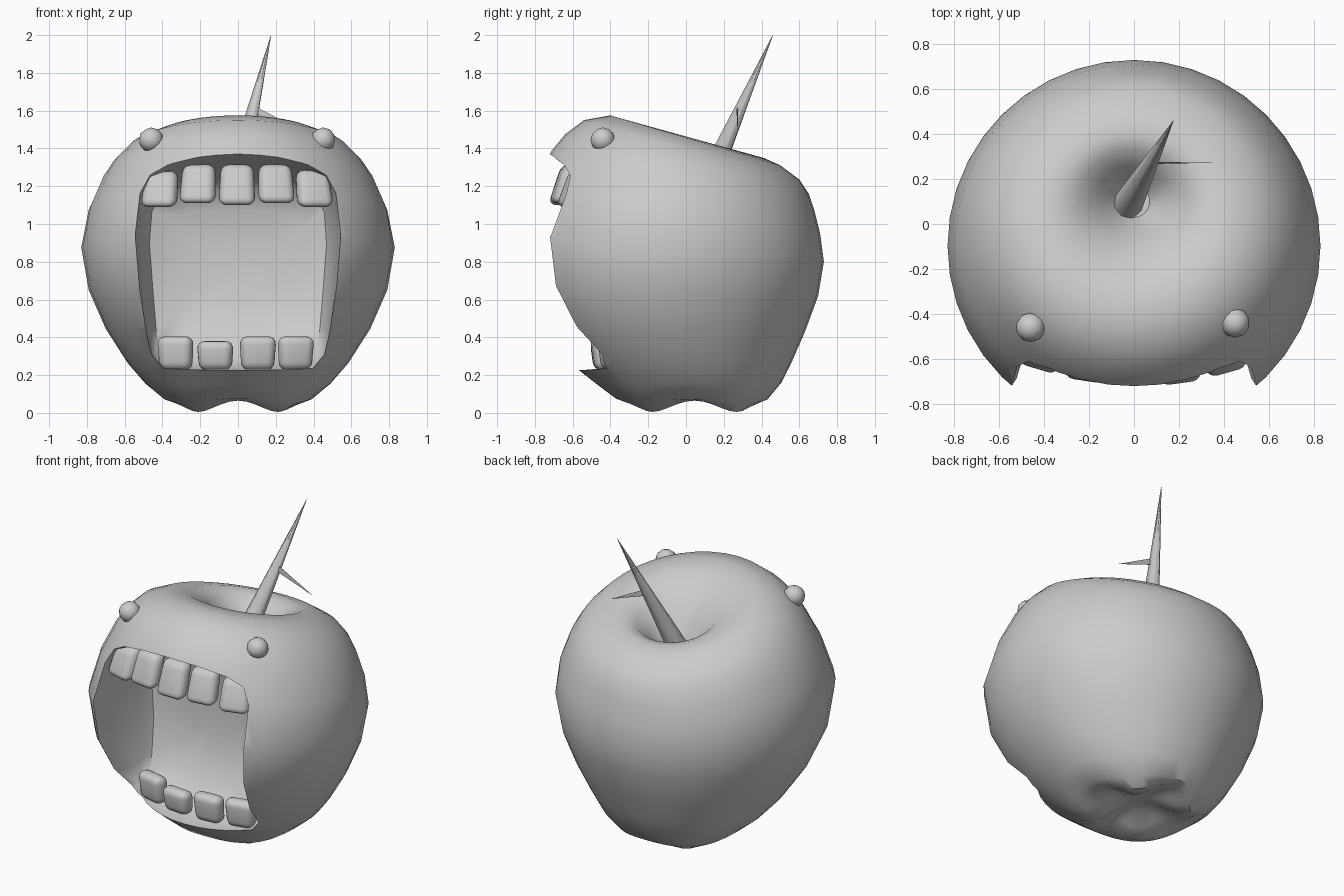
import bpy, bmesh, math
from mathutils import Vector, Matrix

if "Cube" in bpy.data.objects:
    bpy.data.objects.remove(bpy.data.objects["Cube"])


def make(name, bm, angle=40):
    bmesh.ops.recalc_face_normals(bm, faces=bm.faces)
    me = bpy.data.meshes.new(name)
    bm.to_mesh(me)
    bm.free()
    ob = bpy.data.objects.new(name, me)
    bpy.context.collection.objects.link(ob)
    smooth(ob, angle)
    return ob


def smooth(ob, angle):
    bpy.ops.object.select_all(action='DESELECT')
    ob.select_set(True)
    bpy.context.view_layer.objects.active = ob
    bpy.ops.object.shade_smooth_by_angle(angle=math.radians(angle))


def loft(bm, rings):
    loops = [[bm.verts.new(p) for p in r] for r in rings]
    n = len(loops[0])
    for a, b in zip(loops, loops[1:]):
        for i in range(n):
            j = (i + 1) % n
            bm.faces.new((a[i], a[j], b[j], b[i]))
    bm.faces.new(loops[0])
    bm.faces.new(loops[-1])


# Apple body: tilted rings given as front y,z / back y,z / half width / lobe valley height
STATIONS = [
    (.03, 1.17, .17, 1.16, .07, 0), (-.04, 1.31, .26, 1.27, .16, 0),
    (-.13, 1.435, .33, 1.335, .245, 0), (-.26, 1.535, .41, 1.35, .345, 0),
    (-.40, 1.575, .5, 1.31, .46, 0), (-.54, 1.55, .6, 1.235, .58, 0),
    (-.64, 1.475, .65, 1.16, .66, 0), (-.71, 1.39, .68, 1.07, .72, 0),
    (-.82, 1.2, .71, .95, .79, 0), (-.925, .95, .73, .80, .83, 0),
    (-.89, .68, .70, .62, .79, 0), (-.78, .46, .63, .43, .70, 0),
    (-.61, .26, .56, .27, .585, 0), (-.47, .14, .505, .15, .49, .01),
    (-.37, .055, .43, .05, .39, .02), (-.27, .005, .36, .005, .30, .06),
    (-.17, .03, .26, .03, .19, .06), (-.05, .09, .13, .09, .08, .01)]
SEG = 40
rings = []
for yf, zf, yb, zb, rx, lobe in STATIONS:
    ring = []
    for i in range(SEG):
        a = 2 * math.pi * i / SEG
        s = math.sin(a)
        t = (s + 1) / 2
        ring.append((rx * math.cos(a), yf + (yb - yf) * t,
                     zf + (zb - zf) * t + lobe * (1 + math.cos(4 * a)) / 2))
    rings.append(ring)
bm = bmesh.new()
loft(bm, rings)
body = make("apple_body", bm)

# Mouth cavity, cut with a flared plug whose inner end is a bowl coming forward at the floor
half = [(0, 1.37), (.2, 1.365), (.38, 1.345), (.48, 1.30), (.53, 1.19), (.545, .95),
        (.525, .65), (.505, .42), (.49, .30), (.43, .225), (.2, .22), (0, .22)]
outline = half + [(-x, z) for x, z in half[-2:0:-1]]
MID = .78
rings = []
for y, sx, st, sb, bend in [(-1.2, 1.03, 1.03, 1, 0), (-.72, 1, 1, 1, 0),
                            (-.6, .97, .91, .99, 0), (-.3, .92, .80, .98, .11),
                            (-.22, .86, .70, .90, .14), (-.18, .62, .5, .66, .14),
                            (-.17, .3, .2, .3, .14)]:
    ring = []
    for x, z in outline:
        zz = MID + (z - MID) * (st if z > MID else sb)
        ring.append((x * sx, y - bend * max(0, (.75 - zz) / .5) ** 2, zz))
    rings.append(ring)
bm = bmesh.new()
loft(bm, rings)
plug = make("mouth_cutter", bm)
plug.hide_render = True
mod = body.modifiers.new("mouth", 'BOOLEAN')
mod.operation = 'DIFFERENCE'
mod.solver = 'EXACT'
mod.object = plug
bpy.context.view_layer.objects.active = body
bpy.ops.object.modifier_apply(modifier="mouth")
bpy.data.objects.remove(plug)
smooth(body, 55)


# Teeth: rounded blocks, narrower at the gum, with an outward lean at the biting edge
def tooth(name, x, y, z0, z1, w, upper, lean):
    bm = bmesh.new()
    bmesh.ops.create_cube(bm, size=1)
    for v in bm.verts:
        gum = (v.co.z > 0) == upper
        v.co.x *= w * (.88 if gum else 1)
        v.co.y = v.co.y * .10 + (lean if gum else -lean)
        v.co.z *= z1 - z0
    bmesh.ops.bevel(bm, geom=bm.edges[:], offset=.043, segments=4, profile=.5, affect='EDGES')
    turn = Matrix.Rotation(x * .7, 4, 'Z')
    bmesh.ops.transform(bm, matrix=Matrix.Translation((x, y, (z0 + z1) / 2)) @ turn, verts=bm.verts)
    make(name, bm, 60)


for i, (x, y, z0, z1) in enumerate([(-.41, -.575, 1.09, 1.28), (-.21, -.625, 1.11, 1.315),
                                    (-.005, -.645, 1.10, 1.315), (.2, -.635, 1.11, 1.315),
                                    (.4, -.59, 1.09, 1.285)]):
    tooth(f"upper_tooth_{i + 1}", x, y, z0, z1, .195, True, .035)
for i, (x, y, z1) in enumerate([(-.33, -.40, .405), (-.12, -.445, .38),
                                (.105, -.445, .405), (.305, -.40, .405)]):
    tooth(f"lower_tooth_{i + 1}", x, y, .225, z1, .195, False, .01)

# Eyes
for side, x, y in (("left", -.46, -.46), ("right", .45, -.44)):
    bm = bmesh.new()
    bmesh.ops.create_icosphere(bm, subdivisions=2, radius=.066,
                               matrix=Matrix.Translation((x, y, 1.445)))
    make(f"eye_{side}", bm, 60)


# Stem and thorn: pointed spikes
def spike(name, base, tip, radius, sides, flat=1):
    base, tip = Vector(base), Vector(tip)
    d = tip - base
    bm = bmesh.new()
    bmesh.ops.create_cone(bm, cap_ends=True, segments=sides, radius1=radius, radius2=.001,
                          depth=d.length)
    rot = d.to_track_quat('Z', 'X').to_matrix().to_4x4()
    m = Matrix.Translation((base + tip) / 2) @ rot
    bmesh.ops.transform(bm, matrix=m, verts=bm.verts)
    for v in bm.verts:
        v.co.y = base.y + (v.co.y - base.y) * flat
    make(name, bm, 60)


spike("stem", (-.035, .075, 1.13), (.175, .46, 2.0), .07, 8)
spike("thorn", (.08, .272, 1.605), (.345, .275, 1.49), .024, 6, .2)
